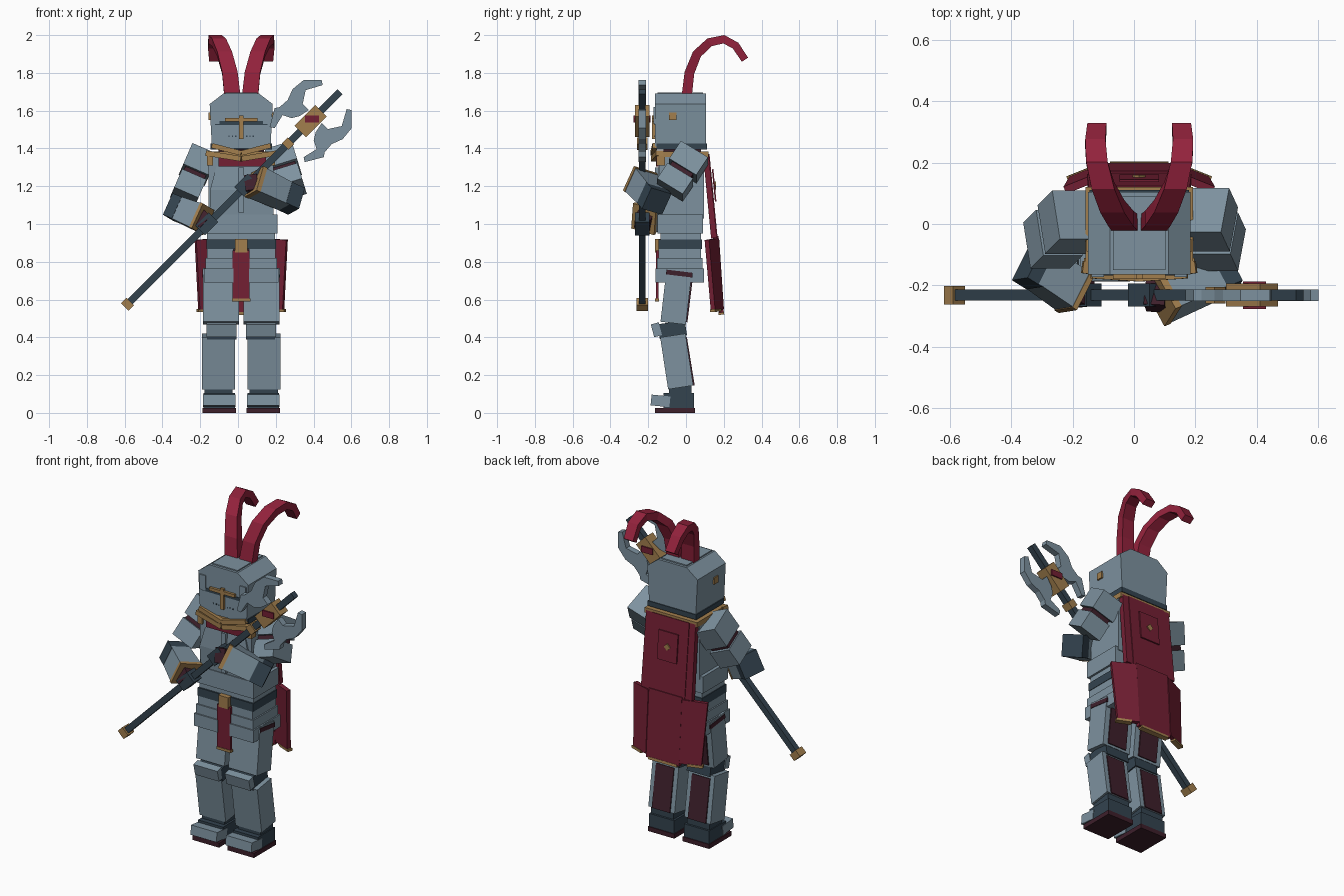
import bpy, bmesh, math
from mathutils import Vector, Matrix, Euler

if "Cube" in bpy.data.objects:
    bpy.data.objects.remove(bpy.data.objects["Cube"])

CX = 0.017  # body centre line


def material(name, rgb):
    m = bpy.data.materials.new(name)
    m.diffuse_color = (*rgb, 1)
    m.use_nodes = True
    m.node_tree.nodes["Principled BSDF"].inputs["Base Color"].default_value = m.diffuse_color
    return m


STEEL = material("steel", (0.205, 0.285, 0.345))
DARK = material("dark steel", (0.033, 0.056, 0.078))
RED = material("plume red", (0.29, 0.016, 0.045))
CLOTH = material("cloth red", (0.175, 0.014, 0.034))
MAROON = material("dark maroon", (0.048, 0.014, 0.024))
GOLD = material("gold", (0.36, 0.21, 0.075))


def finish(name, bm, mat):
    bmesh.ops.recalc_face_normals(bm, faces=bm.faces[:])
    me = bpy.data.meshes.new(name)
    bm.to_mesh(me)
    bm.free()
    me.materials.append(mat)
    ob = bpy.data.objects.new(name, me)
    bpy.context.collection.objects.link(ob)
    return ob


def loft(name, rings, mat):
    """Skin a list of equal closed rings and cap both ends."""
    bm = bmesh.new()
    vs = [[bm.verts.new(p) for p in r] for r in rings]
    n = len(rings[0])
    for a, b in zip(vs, vs[1:]):
        for i in range(n):
            bm.faces.new((a[i], a[(i + 1) % n], b[(i + 1) % n], b[i]))
    bm.faces.new(vs[0])
    bm.faces.new(vs[-1])
    return finish(name, bm, mat)


def span(name, x, y, z, mat, rot=(0, 0, 0)):
    """Box from ranges on each axis, turned about its centre."""
    bm = bmesh.new()
    c = Vector([sum(r) / 2 for r in (x, y, z)])
    s = [r[1] - r[0] for r in (x, y, z)]
    m = Matrix.Translation(c) @ Euler(rot).to_matrix().to_4x4() @ Matrix.Diagonal((*s, 1))
    bmesh.ops.create_cube(bm, size=1, matrix=m)
    return finish(name, bm, mat)


def side(s, a, b):
    """Mirror an offset range about the body centre line."""
    return tuple(sorted((CX + s * a, CX + s * b)))


def beam(name, a, b, w, d, mat, hint=(0, 1, 0), w2=None, d2=None):
    """Box along a-b; w across, d along the hint direction."""
    a, b = Vector(a), Vector(b)
    t = (b - a).normalized()
    u = t.cross(Vector(hint)).normalized()
    v = u.cross(t)
    rings = []
    for p, ww, dd in ((a, w, d), (b, w2 or w, d2 or d)):
        rings.append([p + u * i * ww / 2 + v * j * dd / 2
                      for i, j in ((-1, -1), (1, -1), (1, 1), (-1, 1))])
    return loft(name, rings, mat)


def extrude_y(name, pts, y0, y1, mat):
    return loft(name, [[(x, y, z) for x, z in pts] for y in (y0, y1)], mat)


# Helmet with chamfered crown
half = [(0.155, 1.40), (0.167, 1.635), (0.095, 1.69)]
outline = [(CX + x, z) for x, z in half] + [(CX - x, z) for x, z in reversed(half)]
extrude_y("helmet", outline, -0.165, 0.105, STEEL)
span("helmet_rim", (CX - .162, CX + .162), (-.155, .11), (1.395, 1.425), DARK)
span("crown_plate", (CX - .085, CX + .085), (-.15, .09), (1.685, 1.697), STEEL)
span("visor_slit", (CX - .14, CX + .14), (-.168, -.16), (1.525, 1.545), DARK)
span("visor_bar", (CX - .085, CX + .085), (-.18, -.16), (1.543, 1.562), GOLD)
span("visor_post", (CX - .011, CX + .011), (-.18, -.16), (1.45, 1.575), GOLD)
for s in (-1, 1):
    span("visor_pivot", side(s, .155, .172), (-.09, -.05), (1.55, 1.59), GOLD)
    span("cheek_plate", side(s, .115, .155), (-.172, -.16), (1.53, 1.62), STEEL)
    for i in range(3):
        x = .025 + i * .018
        span("breath_hole", side(s, x, x + .007), (-.167, -.16), (1.46, 1.468), DARK)

# Plumes sweeping up, outward and back
path = [(.046, .003, 1.67), (.06, .018, 1.80), (.088, .058, 1.90), (.118, .125, 1.962),
        (.138, .2, 1.978), (.143, .262, 1.945), (.138, .312, 1.87)]
for s in (-1, 1):
    pts = [Vector((CX + s * x, y, z)) for x, y, z in path]
    rings = []
    for i, p in enumerate(pts):
        t = pts[min(i + 1, 6)] - pts[max(i - 1, 0)]
        nrm = Vector((0, -t.z, t.y)).normalized()
        w, d = .043 - .002 * i, .027 - .0012 * i
        rings.append([p + Vector((a * w, 0, 0)) + nrm * b * d
                      for a, b in ((-1, -1), (1, -1), (1, 1), (-1, 1))])
    loft("plume", rings, RED)

# Neck, collar and V-shaped gold bands
span("neck", (CX - .12, CX + .12), (-.12, .08), (1.33, 1.41), MAROON)
span("collar", (CX - .175, CX + .175), (-.13, .12), (1.355, 1.385), GOLD)
span("scarf", (CX - .12, CX + .13), (-.158, -.1), (1.305, 1.36), CLOTH)
for s in (-1, 1):
    beam("collar_front", (CX + s * .185, -.14, 1.375), (CX, -.165, 1.345), .028, .04, GOLD)
    beam("helmet_trim", (CX + s * .155, -.165, 1.415), (CX, -.175, 1.375), .026, .025, GOLD)
    span("collar_corner", side(s, .15, .18), (-.155, -.11), (1.31, 1.37), GOLD)

# Torso
span("chest", (CX - .172, CX + .172), (-.14, .095), (1.03, 1.355), STEEL)
loft("breastplate", [[(CX + i * w, y, z) for i, y in ((-1, -.12), (1, -.12), (1, f), (-1, f))]
                     for z, w, f in ((1.05, .165, -.145), (1.18, .165, -.155), (1.31, .13, -.145))], STEEL)
span("chest_ridge", (CX - .015, CX + .015), (-.163, -.14), (1.06, 1.3), STEEL)
span("waist_plate", (CX - .192, CX + .192), (-.15, .09), (.95, 1.05), STEEL)
span("waist_lining", (CX - .18, CX + .18), (-.135, .08), (.915, .955), STEEL)
span("belt", (CX - .185, CX + .185), (-.145, .085), (.868, .917), DARK)
span("buckle", (CX - .033, CX + .033), (-.165, -.13), (.85, .92), GOLD)

# Hip plates in three flaring tiers
for s in (-1, 1):
    for z0, z1, g in ((.81, .87, 0), (.755, .82, .008), (.69, .765, .016)):
        span("hip_plate", side(s, .04, .182 + g), (-.145 - g, .08 + g), (z0, z1), STEEL)
span("hips", (CX - .06, CX + .06), (-.11, .07), (.71, .87), MAROON)
span("tabard", (CX - .045, CX + .045), (-.16, -.145), (.605, .86), CLOTH)
span("tabard_trim", (CX - .048, CX + .048), (-.163, -.142), (.59, .605), GOLD)

# Legs: steel plates with a dark cloth panel down the back
for s in (-1, 1):
    X = CX + s * .108
    beam("thigh", (X, -.035, .76), (X, -.068, .475), .19, .135, STEEL)
    beam("thigh_back", (X, .036, .745), (X, .0035, .48), .125, .008, MAROON)
    span("thigh_strap", side(s, .01, .206), (-.105, .035), (.725, .75), MAROON, (-.12, 0, 0))
    span("knee", side(s, .025, .18), (-.145, .0), (.40, .48), DARK, (.15, 0, 0))
    span("knee_cap", side(s, .025, .185), (-.178, -.135), (.405, .475), STEEL, (.25, 0, 0))
    X = CX + s * .12
    beam("shin", (X, -.07, .41), (X, -.028, .135), .175, .135, STEEL)
    beam("shin_back", (X, .001, .4), (X, .042, .145), .12, .008, MAROON)
    span("ankle", side(s, .045, .195), (-.09, .03), (.09, .15), DARK)
    span("boot", side(s, .033, .2), (-.12, .042), (.025, .105), DARK)
    span("toe_cap", side(s, .03, .203), (-.185, -.085), (.035, .092), STEEL, (-.1, 0, 0))
    span("sole", side(s, .028, .205), (-.165, .047), (0, .027), MAROON)

# Upper cape
beam("cape_upper", (CX, .112, 1.37), (CX, .155, .925), .25, .025, CLOTH)
for s in (-1, 1):
    beam("cape_edge", (CX + s * .14, .105, 1.37), (CX + s * .145, .148, .925), .05, .03, CLOTH)
beam("cape_panel", (CX, .141, 1.29), (CX, .157, 1.12), .13, .008, CLOTH)
span("cape_stud", (CX - .015, CX + .015), (.145, .159), (1.19, 1.22), GOLD, (0, .785, 0))

# Lower cape: centre panel and two wings bent forward
beam("cape_lower", (CX, .16, .935), (CX, .187, .53), .22, .025, CLOTH)
beam("cape_hem", (CX, .186, .535), (CX, .188, .52), .19, .03, GOLD)
for s in (-1, 1):
    hint = (s * .4, 1, 0)
    beam("cape_wing", (CX + s * .175, .137, .92), (CX + s * .165, .166, .545), .145, .025, CLOTH, hint, w2=.125)
    beam("cape_wing_hem", (CX + s * .19, .157, .55), (CX + s * .19, .158, .535), .09, .03, GOLD, hint)


def arm(shoulder, elbow, fore, wrist, hand):
    """Sleeve, shoulder armour, elbow, gauntlet and gripping hand."""
    S, E, F, W = map(Vector, (shoulder, elbow, fore, wrist))
    lerp = S.lerp
    beam("sleeve", lerp(E, .1), lerp(E, .95), .12, .13, MAROON)
    beam("shoulder_plate", S, lerp(E, .48), .15, .17, STEEL)
    beam("arm_plate", lerp(E, .58), E, .14, .16, STEEL)
    up = (0, .3, 1)
    beam("elbow", F, F.lerp(W, .3), .125, .125, DARK, up)
    beam("gauntlet", F.lerp(W, .22), F.lerp(W, .93), .12, .125, STEEL, up, w2=.135, d2=.14)
    beam("gauntlet_trim", F.lerp(W, .91), W, .14, .145, GOLD, up)
    H = Vector(hand)
    beam("palm", W.lerp(F, .1), H, .085, .085, MAROON, up)
    d = Vector((.035, 0, .035))
    beam("fingers", H - d, H + d, .07, .075, DARK)


arm((-.185, .03, 1.37), (-.285, -.07, 1.14), (-.345, -.125, 1.09), (-.185, -.225, 1.025), (-.165, -.232, 1.0))
arm((.225, .045, 1.375), (.285, -.085, 1.18), (.31, -.155, 1.12), (.085, -.245, 1.225), (.04, -.232, 1.205))

# Polearm along a diagonal in the plane y = PY
PY = -.232


def at(k):
    return (.39 + k, PY, 1.55 + k)


beam("shaft", at(-.96), at(.15), .036, .036, DARK)
beam("pommel", at(-.99), at(-.96), .055, .06, GOLD)
beam("shaft_collar", at(-.14), at(-.11), .05, .055, GOLD)
beam("head_block", at(-.06), at(.05), .085, .075, GOLD)
span("head_gem", (.355, .43), (PY - .045, PY + .045), (1.538, 1.574), CLOTH)

# Twin blades mirrored across the shaft
blade = [(10, -3), (16, -9), (30, -6), (35, 11), (40, 10), (40, -8), (31, -19), (20, -24),
         (13, -32), (12, -37), (-7, -42), (-8, -37), (5, -29), (2, -20), (4, -12)]
for flip in (False, True):
    pts = [(.39 + (v if flip else u) * .0053, 1.55 + (u if flip else v) * .0053) for u, v in blade]
    extrude_y("blade", pts, PY - .019, PY + .019, STEEL)
